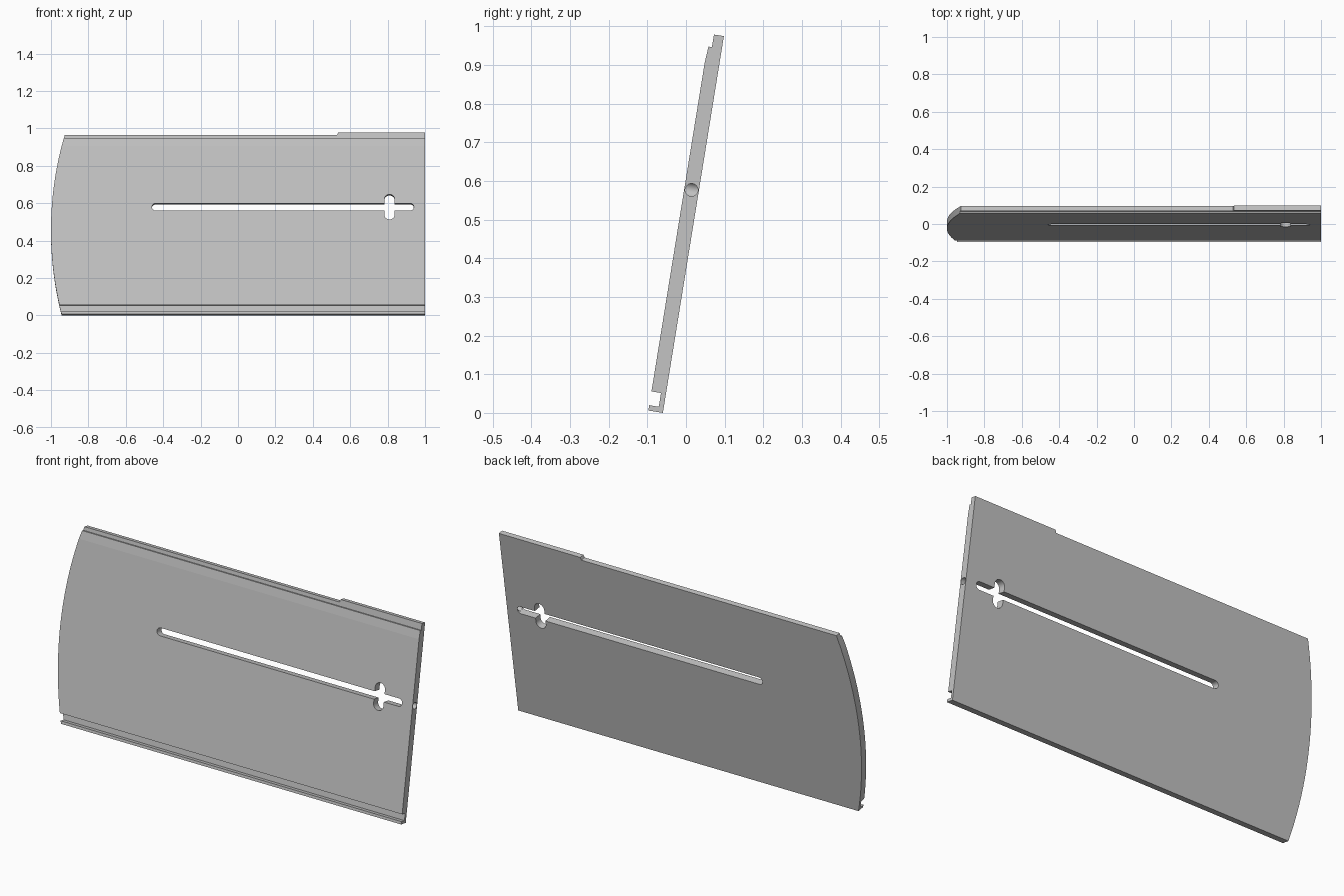
import bpy, bmesh, math
from mathutils import Matrix

if "Cube" in bpy.data.objects:
    bpy.data.objects.remove(bpy.data.objects["Cube"])

TILT = math.radians(9.2)
THICK = 0.038


def prism(name, pts, axis, lo, hi):
    """Extrude a closed 2D outline: (y, z) points along x, or (x, z) points along y."""
    def place(p, d):
        return (d, p[0], p[1]) if axis == 'X' else (p[0], d, p[1])
    bm = bmesh.new()
    face = bm.faces.new([bm.verts.new(place(p, lo)) for p in pts])
    ext = bmesh.ops.extrude_face_region(bm, geom=[face])
    verts = [g for g in ext['geom'] if isinstance(g, bmesh.types.BMVert)]
    move = (hi - lo, 0, 0) if axis == 'X' else (0, hi - lo, 0)
    bmesh.ops.translate(bm, verts=verts, vec=move)
    bmesh.ops.recalc_face_normals(bm, faces=bm.faces)
    mesh = bpy.data.meshes.new(name)
    bm.to_mesh(mesh)
    bm.free()
    obj = bpy.data.objects.new(name, mesh)
    bpy.context.collection.objects.link(obj)
    return obj


def arc(cx, cz, r, start, end, n):
    return [(cx + r * math.cos(math.radians(start + (end - start) * i / n)),
             cz + r * math.sin(math.radians(start + (end - start) * i / n)))
            for i in range(n + 1)]


def cut(target, tool, operation='DIFFERENCE'):
    """Apply a boolean and remove the cutter."""
    bpy.context.view_layer.objects.active = target
    mod = target.modifiers.new('cut', 'BOOLEAN')
    mod.object, mod.operation, mod.solver = tool, operation, 'EXACT'
    bpy.ops.object.modifier_apply(modifier=mod.name)
    bpy.data.objects.remove(tool)


# Panel cross-section: bottom groove with lip, tapered top edge with rabbet
profile = [(0, 0), (-THICK, 0), (-THICK, 0.014), (-0.013, 0.014), (-0.013, 0.05),
           (-THICK, 0.05), (-THICK, 0.912), (-0.035, 0.954), (-0.026, 0.954),
           (-0.026, 0.987), (0, 0.987)]
panel = prism('sliding_panel', profile, 'X', -1.1, 1.0)

# Curved left end and stepped top edge
outline = [(1.1, -0.1), (1.1, 1.1), (0.535, 1.1), (0.535, 0.985), (0.53, 0.973), (-0.7, 0.973)]
R = 1.85
outline += arc(R - 1, 0.455, R, 163.745, 196.5, 32)
outline += [(-0.8, -0.1)]
cut(panel, prism('outline_cutter', outline, 'Y', -0.2, 0.2), 'INTERSECT')

# Long slot with a rounded cross-slot near the right end
SLOT_Z = 0.581
r = 0.0195
cut(panel, prism('slot_cutter', arc(0.94 - r, SLOT_Z, r, -90, 90, 16)
                 + arc(-0.46 + r, SLOT_Z, r, 90, 270, 16), 'Y', -0.2, 0.2))
r = 0.028
cut(panel, prism('cross_cutter', arc(0.81, SLOT_Z + 0.04, r, 0, 180, 16)
                 + arc(0.81, SLOT_Z - 0.04, r, 180, 360, 16), 'Y', -0.2, 0.2))

# Round hole from the right edge into the slot
hole = arc(-THICK / 2, SLOT_Z, 0.0165, 0, 360, 32)[:-1]
cut(panel, prism('hole_cutter', hole, 'X', 0.925, 1.1))

# Lean the panel back and centre it
panel.data.transform(Matrix.Translation((0, -0.0598, 0)) @ Matrix.Rotation(-TILT, 4, 'X'))

grey = bpy.data.materials.new('light_grey')
grey.diffuse_color = (0.55, 0.55, 0.55, 1)
grey.use_nodes = True
grey.node_tree.nodes["Principled BSDF"].inputs["Base Color"].default_value = grey.diffuse_color
panel.data.materials.clear()
panel.data.materials.append(grey)
for p in panel.data.polygons:
    p.material_index = 0

bpy.ops.object.select_all(action='DESELECT')
panel.select_set(True)
bpy.context.view_layer.objects.active = panel
bpy.ops.object.shade_smooth_by_angle(angle=math.radians(20))
# Keep the faint taper line at the top crisp
for e in panel.data.edges:
    a, b = (panel.data.vertices[i].co for i in e.vertices)
    if abs(a.z - b.z) < 1e-4 and abs(a.x - b.x) > 0.5:
        e.use_edge_sharp = True
